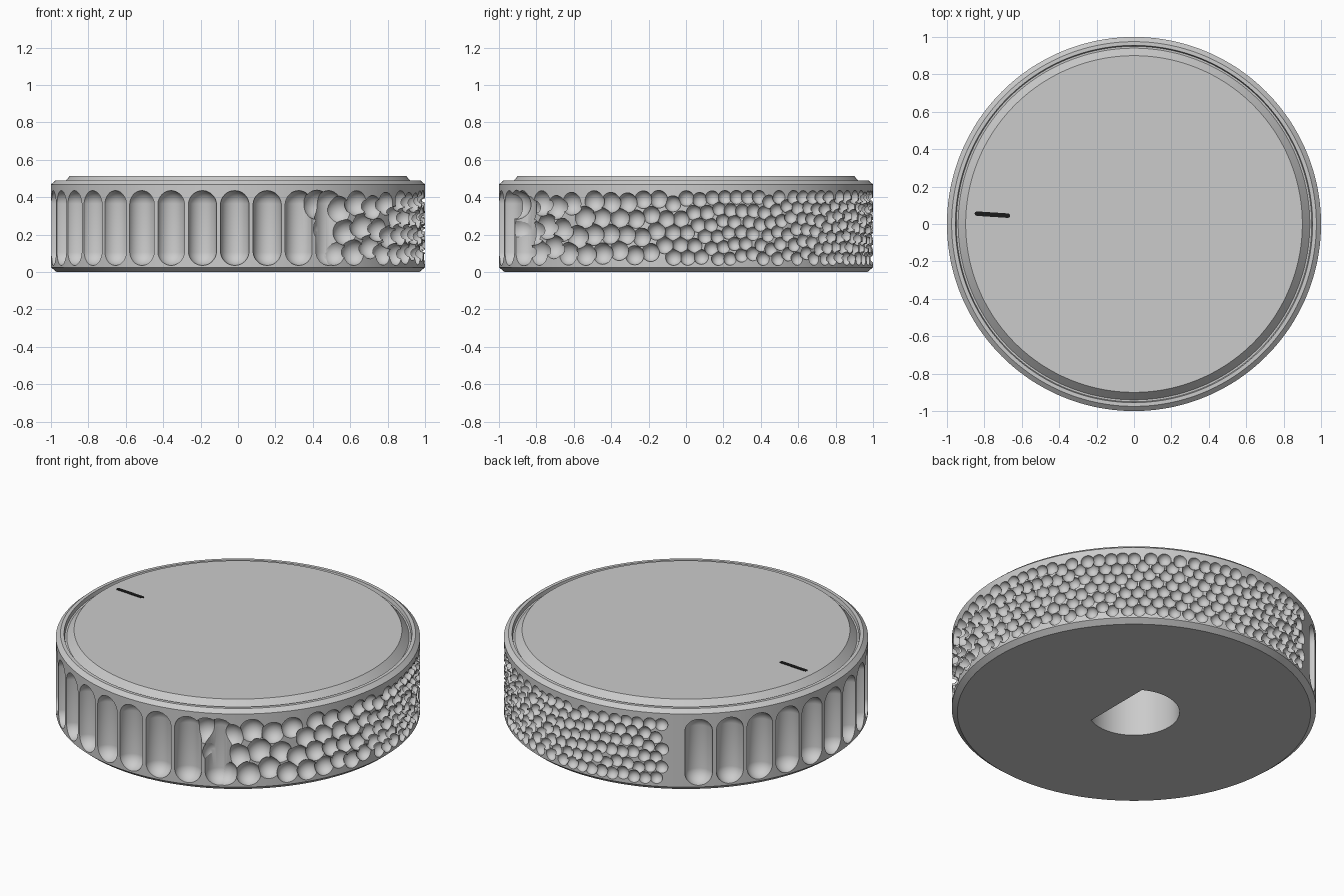
import bpy, bmesh, math, random
from mathutils import Matrix, Vector

if "Cube" in bpy.data.objects:
    bpy.data.objects.remove(bpy.data.objects["Cube"])

random.seed(4)


def new_object(name, bm):
    bmesh.ops.recalc_face_normals(bm, faces=bm.faces)
    me = bpy.data.meshes.new(name)
    bm.to_mesh(me)
    bm.free()
    ob = bpy.data.objects.new(name, me)
    bpy.context.collection.objects.link(ob)
    return ob


def prism(bm, outline, z0, z1):
    face = bm.faces.new([bm.verts.new((x, y, z0)) for x, y in outline])
    ext = bmesh.ops.extrude_face_region(bm, geom=[face])
    bmesh.ops.translate(bm, vec=(0, 0, z1 - z0),
                        verts=[g for g in ext["geom"] if isinstance(g, bmesh.types.BMVert)])


def on_rim(deg, z):
    a = math.radians(deg)
    return Vector((math.cos(a), math.sin(a), z))


# Knob body: turned profile with a groove around the raised cap
PROFILE = [(.97, 0), (1, .025), (1, .468), (.975, .49), (.955, .49),
           (.95, .468), (.94, .468), (.90, .512)]
N = 240
bm = bmesh.new()
rings = [[bm.verts.new((r * math.cos(2 * math.pi * i / N), r * math.sin(2 * math.pi * i / N), z))
          for i in range(N)] for r, z in PROFILE]
for lo, hi in zip(rings, rings[1:]):
    for i in range(N):
        j = (i + 1) % N
        bm.faces.new((lo[i], lo[j], hi[j], hi[i]))
bm.faces.new(rings[0][::-1])
bm.faces.new(rings[-1])
body = new_object("knob_body", bm)
cutters = []

# Shaft hole: D-shaped, open underneath
bm = bmesh.new()
R, FLAT = .25, .125
half = math.acos(FLAT / R)
steps = 48
prism(bm, [(R * math.cos(half + (2 * math.pi - 2 * half) * i / steps),
            R * math.sin(half + (2 * math.pi - 2 * half) * i / steps))
           for i in range(steps + 1)], -.1, .36)
cutters.append(new_object("shaft_hole_cutter", bm))

# Finger flutes: upright capsules every 10 degrees around the left half
bm = bmesh.new()
FR, Z0, Z1 = .077, .035, .435
for k in range(18):
    made = bmesh.ops.create_uvsphere(bm, u_segments=32, v_segments=17, radius=FR)["verts"]
    stretch = (Z1 - Z0) / 2 - FR
    for v in made:
        v.co.z += stretch if v.co.z > 0 else -stretch
    bmesh.ops.translate(bm, verts=made, vec=on_rim(129 + 10 * k, (Z0 + Z1) / 2))
cutters.append(new_object("flute_cutter", bm))

# Dimples: packed from large to small around the right half
dimples = []
START, ARC = 295, math.radians(183)
s = 0.0
while s < ARC:
    r = max(.036, .076 - .03 * s)
    zs = [random.uniform(Z0 + r, Z1 - r) for _ in range(36)] + [Z0 + r, Z1 - r]
    random.shuffle(zs)
    for z in zs:
        if s < .4 * (.35 - z):
            continue
        if all(math.hypot(s - a, z - b) > .87 * (r + q) for a, b, q in dimples[-40:]):
            dimples.append((s, z, r * random.uniform(.97, 1.04)))
    s += .004

# Sort the dimples into groups that do not overlap, one cutter per group
groups = []
for d in dimples:
    for g in groups:
        if all(math.hypot(d[0] - a, d[1] - b) > 1.1 * (d[2] + q) for a, b, q in g):
            g.append(d)
            break
    else:
        groups.append([d])
for g in groups:
    bm = bmesh.new()
    for a, z, r in g:
        m = Matrix.Translation(on_rim(START + math.degrees(a), z)) @ \
            Matrix.Rotation(random.uniform(0, 6), 4, 'Z')
        bmesh.ops.create_uvsphere(bm, u_segments=24, v_segments=13, radius=r, matrix=m)
    cutters.append(new_object("dimple_cutter", bm))

# Carve everything out of the body
bpy.context.view_layer.objects.active = body
body.select_set(True)
for c in cutters:
    mod = body.modifiers.new("carve", 'BOOLEAN')
    mod.operation = 'DIFFERENCE'
    mod.solver = 'MANIFOLD'
    mod.object = c
    bpy.ops.object.modifier_apply(modifier=mod.name)
for c in cutters:
    bpy.data.objects.remove(c, do_unlink=True)
bpy.ops.object.shade_smooth_by_angle(angle=math.radians(25))

# Pointer line: thin black rounded bar on the cap
bm = bmesh.new()
W, L = .012, .083
outline = [(L * (1 if i < 9 else -1) + W * math.cos(t), W * math.sin(t))
           for i, t in enumerate([-math.pi / 2 + math.pi * k / 8 for k in range(9)] +
                                 [math.pi / 2 + math.pi * k / 8 for k in range(9)])]
prism(bm, outline, .50, .514)
pointer = new_object("pointer_line", bm)
pointer.location = (-.757, .05, 0)
pointer.rotation_euler.z = math.radians(-3.7)
black = bpy.data.materials.new("black")
black.diffuse_color = (.01, .01, .01, 1)
black.use_nodes = True
black.node_tree.nodes["Principled BSDF"].inputs["Base Color"].default_value = black.diffuse_color
pointer.data.materials.append(black)
